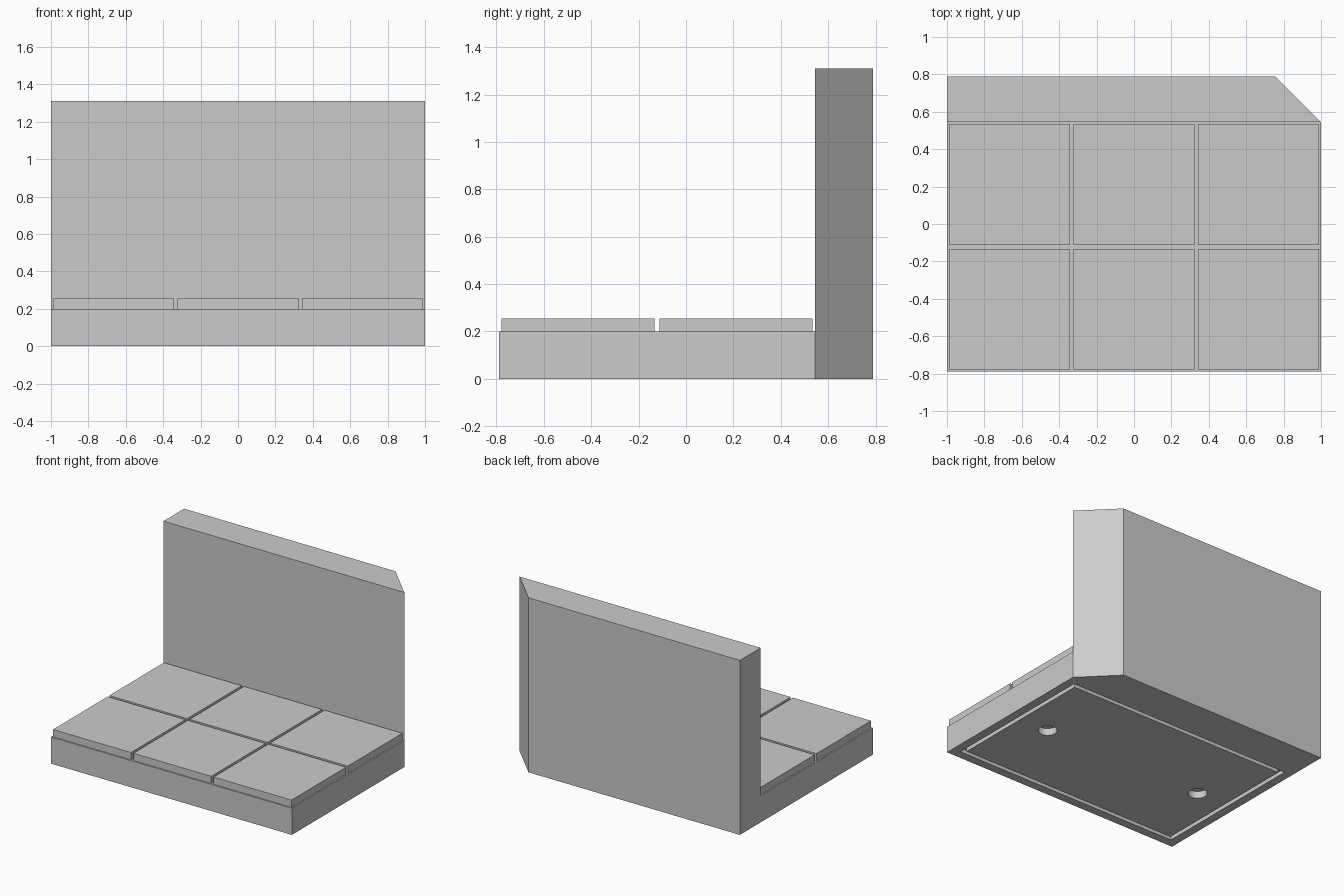
import bpy
import bmesh
from math import cos, sin, tau

cube = bpy.data.objects.get("Cube")
if cube:
    bpy.data.objects.remove(cube, do_unlink=True)

grey = bpy.data.materials.new("plain grey")
grey.use_nodes = True
colour = (0.6, 0.6, 0.6, 1)
grey.diffuse_color = colour
grey.node_tree.nodes["Principled BSDF"].inputs["Base Color"].default_value = colour

CELL = 2 / 3                   # floor grid pitch
FRONT, BACK = -0.789, 0.789
SEAM = FRONT + 2 * CELL        # where the floor meets the wall
FLOOR, TOP = 0.2, 1.31
MID = (FRONT + SEAM) / 2


def prism(name, outline, z0, z1):
    """Extrude a flat outline from z0 to z1."""
    bm = bmesh.new()
    face = bm.faces.new([bm.verts.new((x, y, z0)) for x, y in outline])
    top = bmesh.ops.extrude_face_region(bm, geom=[face])["geom"]
    verts = [v for v in top if isinstance(v, bmesh.types.BMVert)]
    bmesh.ops.translate(bm, verts=verts, vec=(0, 0, z1 - z0))
    bmesh.ops.recalc_face_normals(bm, faces=bm.faces)
    mesh = bpy.data.meshes.new(name)
    bm.to_mesh(mesh)
    bm.free()
    mesh.materials.append(grey)
    obj = bpy.data.objects.new(name, mesh)
    bpy.context.collection.objects.link(obj)
    return obj


def rect(x0, x1, y0, y1):
    return [(x0, y0), (x1, y0), (x1, y1), (x0, y1)]


def inset_rect(d):
    return rect(-1 + d, 1 - d, FRONT + d, SEAM - d)


def cut(target, cutter):
    """Subtract a cutter from the target, then discard the cutter."""
    mod = target.modifiers.new("cut", "BOOLEAN")
    mod.operation = "DIFFERENCE"
    mod.solver = "EXACT"
    mod.object = cutter
    bpy.context.view_layer.objects.active = target
    bpy.ops.object.modifier_apply(modifier=mod.name)
    bpy.data.objects.remove(cutter, do_unlink=True)


# Base and wall in one block, with one back corner mitred
mitre = BACK - SEAM
body = prism("base_and_wall", [(-1, FRONT), (1, FRONT), (1, SEAM),
                               (1 - mitre, BACK), (-1, BACK)], 0, TOP)
cut(body, prism("room_cutter", rect(-2, 2, -2, SEAM), FLOOR, 2))

# Rectangular groove in the underside
groove = prism("groove_cutter", inset_rect(0.065), -0.05, 0.03)
cut(groove, prism("groove_core", inset_rect(0.095), -0.1, 0.1))
cut(body, groove)

# Two round sockets in the underside
for side in (-1, 1):
    ring = [(side * CELL + 0.065 * cos(tau * i / 32), MID + 0.065 * sin(tau * i / 32))
            for i in range(32)]
    cut(body, prism("socket_cutter", ring, -0.05, 0.053))

# Floor tiles
half = CELL / 2 - 0.01
for row in range(2):
    for col in range(3):
        x = (col - 1) * CELL
        y = FRONT + (row + 0.5) * CELL
        prism(f"floor_tile_{row + 1}_{col + 1}",
              rect(x - half, x + half, y - half, y + half), FLOOR, 0.255)
